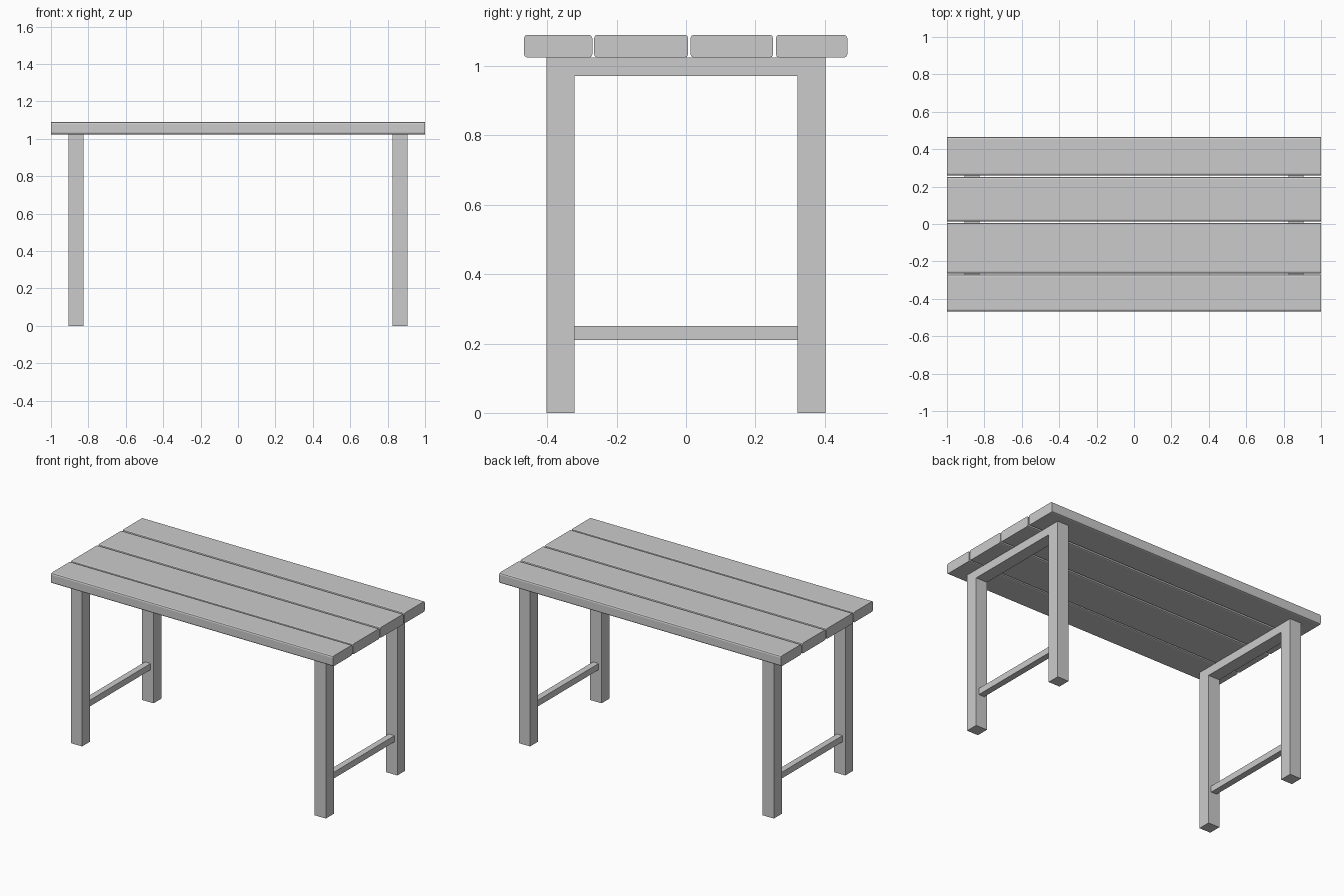
import bpy
import bmesh
from mathutils import Vector

cube = bpy.data.objects.get("Cube")
if cube:
    bpy.data.objects.remove(cube, do_unlink=True)

# One plain grey for the whole table
GREY = (0.6, 0.6, 0.6, 1.0)
grey = bpy.data.materials.new("plain grey")
grey.use_nodes = True
grey.diffuse_color = GREY
grey.node_tree.nodes["Principled BSDF"].inputs["Base Color"].default_value = GREY


def box(name, low, high, long_edge_bevel=0.0):
    """Box between two corners, optionally rounding the edges that run along x."""
    low, high = Vector(low), Vector(high)
    size = high - low
    bm = bmesh.new()
    bmesh.ops.create_cube(bm, size=1.0)
    bmesh.ops.scale(bm, vec=size, verts=bm.verts)
    if long_edge_bevel:
        edges = [e for e in bm.edges
                 if abs(e.verts[0].co.x - e.verts[1].co.x) > size.x / 2]
        bmesh.ops.bevel(bm, geom=edges, offset=long_edge_bevel, segments=2,
                        profile=0.5, affect='EDGES')
    mesh = bpy.data.meshes.new(name)
    bm.to_mesh(mesh)
    bm.free()
    mesh.materials.append(grey)
    obj = bpy.data.objects.new(name, mesh)
    obj.location = (low + high) / 2
    bpy.context.collection.objects.link(obj)
    return obj


TOP = 1.09          # upper face of the planks
FRAME_TOP = 1.024   # where planks rest on the frames
LEG_IN, LEG_OUT = 0.825, 0.905
SIDE_IN, SIDE_OUT = 0.322, 0.402

# Table top: four planks of differing width
planks = [(-0.467, -0.27), (-0.265, 0.006), (0.013, 0.251), (0.259, 0.465)]
for number, (front, back) in enumerate(planks, 1):
    box(f"plank_{number}", (-1, front, FRAME_TOP), (1, back, TOP), 0.01)

# End frames: two legs, an upper rail and a thin lower stretcher each
middle = (LEG_IN + LEG_OUT) / 2
for side, s in (("left", 1), ("right", -1)):
    x0, x1 = sorted((s * LEG_IN, s * LEG_OUT))
    for end, t in (("front", -1), ("back", 1)):
        y0, y1 = sorted((t * SIDE_IN, t * SIDE_OUT))
        box(f"{end}_{side}_leg", (x0, y0, 0), (x1, y1, FRAME_TOP))
    box(f"{side}_upper_rail", (x0, -SIDE_IN, 0.971), (x1, SIDE_IN, FRAME_TOP))
    box(f"{side}_stretcher", (s * middle - 0.02, -SIDE_IN, 0.21),
        (s * middle + 0.02, SIDE_IN, 0.25))
